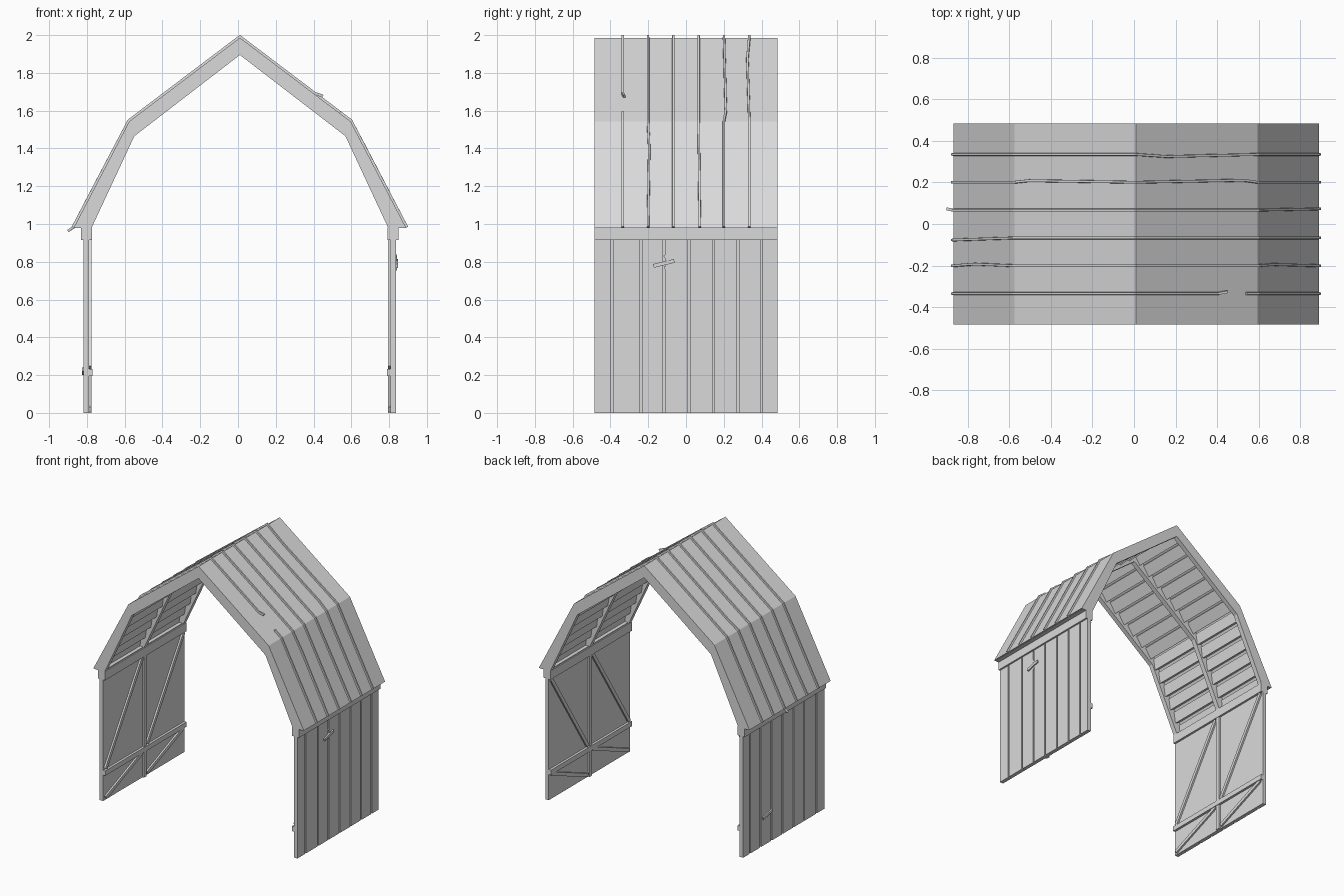
import bpy, bmesh, math
from mathutils import Vector, Matrix

if "Cube" in bpy.data.objects:
    bpy.data.objects.remove(bpy.data.objects["Cube"])

grey = bpy.data.materials.new("plain grey")
grey.use_nodes = True
grey.diffuse_color = (0.7, 0.7, 0.7, 1)
grey.node_tree.nodes["Principled BSDF"].inputs["Base Color"].default_value = (0.7, 0.7, 0.7, 1)

CX = 0.01       # centre line of the building
HALF = 0.485    # half depth
SIDES = ((1, "left"), (-1, "right"))


def finish(bm, name):
    bmesh.ops.recalc_face_normals(bm, faces=bm.faces)
    mesh = bpy.data.meshes.new(name)
    bm.to_mesh(mesh)
    bm.free()
    mesh.materials.append(grey)
    obj = bpy.data.objects.new(name, mesh)
    bpy.context.collection.objects.link(obj)
    return obj


def box(bm, x, y, z):
    """Box between three (low, high) ranges."""
    lo, hi = Vector((x[0], y[0], z[0])), Vector((x[1], y[1], z[1]))
    m = Matrix.Translation((lo + hi) / 2) @ Matrix.Diagonal((hi - lo).to_4d())
    m[3][3] = 1
    bmesh.ops.create_cube(bm, size=1, matrix=m)


def bar(bm, a, b, width, depth, normal):
    """Bar from a to b; depth is measured along the normal."""
    a, b, n = Vector(a), Vector(b), Vector(normal)
    d = (b - a).normalized()
    s = d.cross(n).normalized()
    n = s.cross(d)
    rot = Matrix((d * (b - a).length, s * width, n * depth)).transposed().to_4x4()
    bmesh.ops.create_cube(bm, size=1, matrix=Matrix.Translation((a + b) / 2) @ rot)


def prism(bm, outline, y0, y1):
    """Extrude an (x, z) outline along y."""
    f = bm.faces.new([bm.verts.new((x + CX, y0, z)) for x, z in outline])
    ext = bmesh.ops.extrude_face_region(bm, geom=[f])
    verts = [v for v in ext["geom"] if isinstance(v, bmesh.types.BMVert)]
    bmesh.ops.translate(bm, verts=verts, vec=(0, y1 - y0, 0))


def arch(outer, inner):
    """Closed outline from two half profiles running eave to ridge."""
    def full(p):
        return p + [(-x, z) for x, z in p[-2::-1]]
    return full(outer) + full(inner)[::-1]


# Half profiles: eave, knee, ridge
TOP = [(0.88, 0.98), (0.586, 1.543), (0, 1.986)]
UNDER = [(0.86, 0.98), (0.576, 1.528), (0, 1.968)]
INNER = [(0.785, 0.98), (0.559, 1.465), (0, 1.895)]

# Roof skin
bm = bmesh.new()
prism(bm, arch(TOP, UNDER), -HALF, HALF)
finish(bm, "roof_skin")

# Rafter frames
for name, y0, y1 in (("front_rafters", -HALF, -0.45), ("middle_rafters", -0.018, 0.018),
                     ("back_rafters", 0.45, HALF)):
    bm = bmesh.new()
    prism(bm, arch(UNDER, INNER), y0, y1)
    finish(bm, name)

# Lining boards under the skin, each tilted against the slope
for side, label in SIDES:
    bm = bmesh.new()
    for i, count in ((0, 6), (1, 7)):
        a, b = Vector(UNDER[i]), Vector(UNDER[i + 1])
        d = (b - a).normalized()
        n = Vector((-d.y, d.x))
        pitch = (b - a).length / count
        for k in range(count):
            p = a + d * pitch * (k + 0.1)
            q = p + d * pitch * 0.8
            low, high = n * 0.012, n * 0.04
            outline = [p, q, q + low, p + high]
            prism(bm, [(side * v.x, v.y) for v in outline], -0.45, 0.45)
    finish(bm, label + "_roof_lining")


# Roof battens, some of them bent
def on_roof(s, side, lift):
    """Point on the roof; s runs 0 eave, 1 knee, 2 ridge."""
    i = min(int(s), 1)
    a, b = Vector(TOP[i]), Vector(TOP[i + 1])
    p = a.lerp(b, s - i)
    d = (b - a).normalized()
    n = Vector((d.y, -d.x))
    if s == 1:
        e = (Vector(TOP[2]) - b).normalized()
        n = (n + Vector((e.y, -e.x))).normalized()
    if s == 2:
        n = Vector((0, 1.25))
    p = p + n * lift
    return side * p.x + CX, p.y


def batten(bm, side, path):
    """Path of (s, y, lift) points."""
    rings = []
    for s, y, lift in path:
        ring = []
        for w, h in ((-1, -0.004), (1, -0.004), (0.8, 0.012), (-0.8, 0.012)):
            x, z = on_roof(s, side, h + lift)
            ring.append(bm.verts.new((x, y + w * 0.007, z)))
        rings.append(ring)
    for r, t in zip(rings, rings[1:]):
        for j in range(4):
            bm.faces.new((r[j], r[j - 1], t[j - 1], t[j]))
    bm.faces.new(rings[0])
    bm.faces.new(rings[-1][::-1])


BENDS = {(5, 1): [(1.75, -0.01)], (4, 1): [(1.12, 0.01)], (1, 1): [(0.75, 0.006)],
         (3, 1): [(0, 0.006)], (4, -1): [(1.12, 0.008)], (2, -1): [(0, -0.01)],
         (1, -1): [(0.35, 0.008)]}
for side, label in SIDES:
    bm = bmesh.new()
    for k in range(6):
        y = -0.335 + 0.134 * k
        if (k, side) == (0, 1):     # broken batten with a raised end
            batten(bm, side, [(0, y, 0), (1, y, 0), (1.1, y, 0)])
            batten(bm, side, [(1.27, y + 0.008, 0.014), (1.33, y, 0), (2, y, 0)])
            continue
        offsets = {0: 0, 1: 0, 2: 0}
        offsets.update(BENDS.get((k, side), []))
        path = [(s, y + offsets[s], 0) for s in sorted(offsets)]
        batten(bm, side, path)
        if (k, side) == (3, -1):    # loose end bent past the eave
            x, z = on_roof(0, side, 0.004)
            bar(bm, (x + 0.006, y, z + 0.003), (-0.9, y + 0.005, 0.963), 0.014, 0.012, (0, 0, 1))
    finish(bm, label + "_roof_battens")

# Side walls
SEAMS = [-HALF, -0.39, -0.24, -0.115, 0.015, 0.145, 0.275, 0.40, HALF]
for side, label in SIDES:
    def xr(a, b):
        return sorted((CX + side * a, CX + side * b))

    def xs(a):
        return CX + side * a

    bm = bmesh.new()
    box(bm, xr(0.798, 0.815), (-HALF, HALF), (0, 0.95))
    finish(bm, label + "_wall_panel")

    # Outer boards with narrow gaps
    bm = bmesh.new()
    for a, b in zip(SEAMS, SEAMS[1:]):
        lo = a if a == -HALF else a + 0.006
        hi = b if b == HALF else b - 0.006
        box(bm, xr(0.815, 0.827), (lo, hi), (0, 0.95))
    finish(bm, label + "_wall_boards")

    # Top plate and eave closing strip
    bm = bmesh.new()
    box(bm, xr(0.782, 0.84), (-HALF, HALF), (0.915, 0.982))
    finish(bm, label + "_wall_plate")
    bm = bmesh.new()
    box(bm, xr(0.79, 0.872), (-HALF, HALF), (0.978, 0.988))
    finish(bm, label + "_eave_board")

    # Inner frame: post, rail and diagonals
    bm = bmesh.new()
    box(bm, xr(0.785, 0.799), (-0.016, 0.016), (0, 0.92))
    finish(bm, label + "_wall_post")
    bm = bmesh.new()
    box(bm, xr(0.78, 0.799), (-HALF, HALF), (0.195, 0.232))
    finish(bm, label + "_wall_rail")
    bm = bmesh.new()
    for y0, y1 in ((-0.465, -0.03), (0.03, 0.465)):
        for z0, z1 in ((0.02, 0.195), (0.24, 0.91)):
            bar(bm, (xs(0.792), y0, z0), (xs(0.792), y1, z1), 0.026, 0.014, (1, 0, 0))
    finish(bm, label + "_wall_braces")

# Loose patch slats nailed on the outside
bm = bmesh.new()
bar(bm, (0.84, -0.172, 0.778), (0.84, -0.062, 0.805), 0.02, 0.014, (1, 0, 0))
bar(bm, (0.838, -0.115, 0.835), (0.838, -0.09, 0.795), 0.012, 0.008, (1, 0, 0))
bar(bm, (0.838, -0.112, 0.775), (0.838, -0.105, 0.755), 0.01, 0.008, (1, 0, 0))
finish(bm, "left_wall_patch")
bm = bmesh.new()
bar(bm, (-0.82, 0.145, 0.23), (-0.82, 0.255, 0.21), 0.02, 0.014, (1, 0, 0))
finish(bm, "right_wall_patch")
